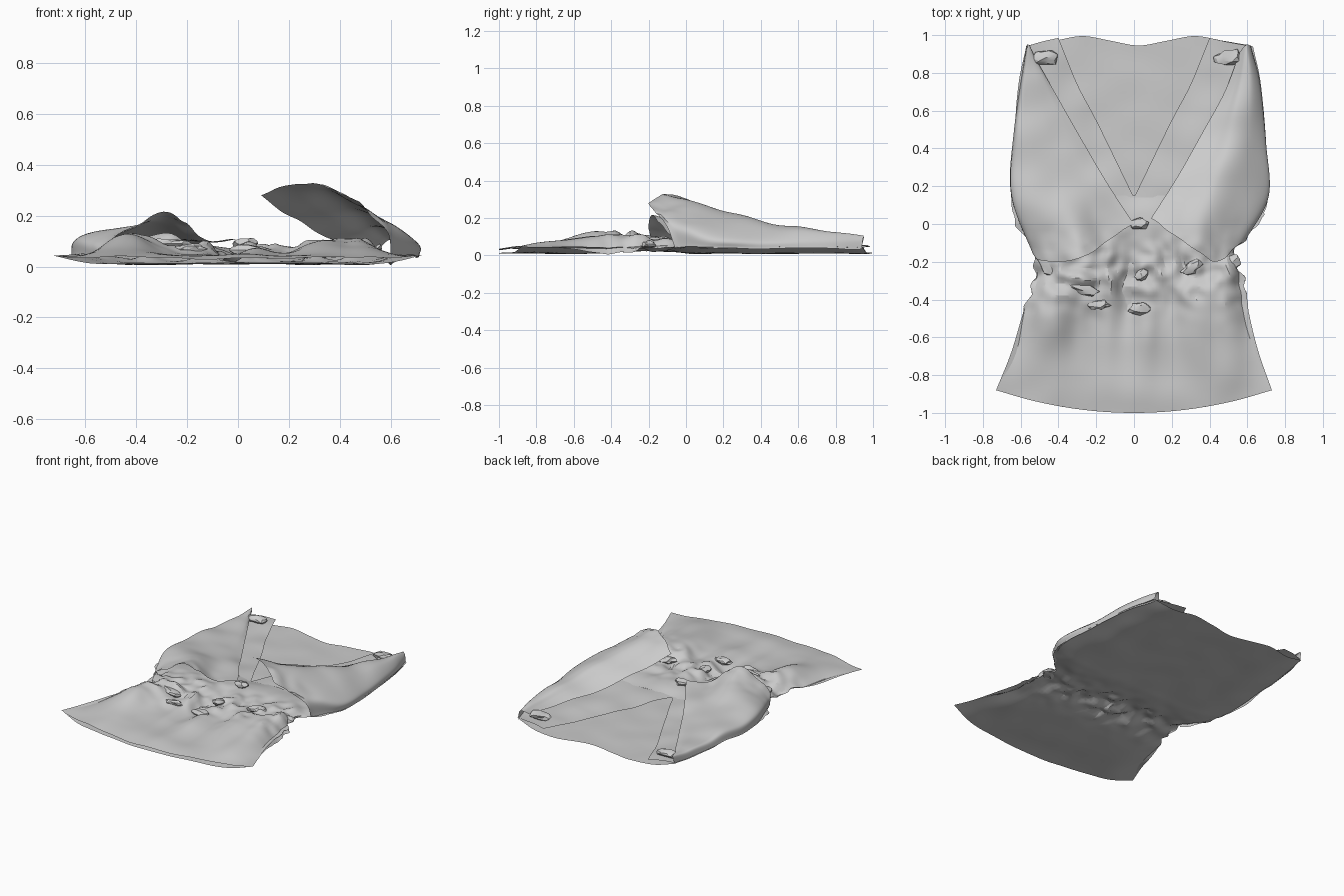
import bpy, bmesh, math, random
from mathutils import Vector, noise

if "Cube" in bpy.data.objects:
    bpy.data.objects.remove(bpy.data.objects["Cube"])

random.seed(4)


def spline(pts, t):
    """Smooth curve through the points, t in 0..1."""
    n = len(pts) - 1
    k = min(int(t * n), n - 1)
    f = t * n - k
    p1, p2 = pts[k], pts[k + 1]
    p0 = pts[k - 1] if k else p1 * 2 - p2
    p3 = pts[k + 2] if k + 2 <= n else p2 * 2 - p1
    return 0.5 * (2 * p1 + (p2 - p0) * f + (2 * p0 - 5 * p1 + 4 * p2 - p3) * f * f
                  + (3 * p1 - p0 - 3 * p2 + p3) * f ** 3)


def finish(bm, name, down=False):
    if (sum(f.normal.z * f.calc_area() for f in bm.faces) < 0) != down:
        bmesh.ops.reverse_faces(bm, faces=bm.faces[:])
    bmesh.ops.triangulate(bm, faces=bm.faces[:])
    me = bpy.data.meshes.new(name)
    bm.to_mesh(me)
    bm.free()
    ob = bpy.data.objects.new(name, me)
    bpy.context.collection.objects.link(ob)
    bpy.context.view_layer.objects.active = ob
    ob.select_set(True)
    bpy.ops.object.shade_smooth_by_angle(angle=math.radians(22))
    ob.select_set(False)


def cloth(name, curves, n, m, wrinkle=0.01, gather=0.02, folds=0.0, down=False):
    """Sheet lofted through guide curves, with wrinkles that grow at the waist."""
    curves = [[Vector(p) for p in c] for c in curves]
    bm = bmesh.new()
    grid = []
    for i in range(n + 1):
        row = []
        for j in range(m + 1):
            p = spline([spline(c, j / m) for c in curves], i / n)
            w = math.exp(-((p.y + 0.24) / 0.17) ** 2)
            p.z += wrinkle * noise.noise(p * 5) + gather * w * noise.noise(p * 13)
            # long folds falling from the waist to the hem
            f = math.exp(-((p.y + 0.4) / 0.28) ** 2)
            p.z += folds * f * noise.noise(Vector((p.x * 7, p.y * 1.3, 3)))
            rim = j in (0, m) and -0.45 < p.y < 0.05
            if rim:
                p.x += 0.03 * noise.noise(Vector((p.x, p.y * 16, 0)))
            p.z = max(p.z, 0.003)
            p.y = max(-1, min(1, p.y))
            row.append(bm.verts.new(p))
        grid.append(row)
    for i in range(n):
        for j in range(m):
            bm.faces.new((grid[i][j], grid[i][j + 1], grid[i + 1][j + 1], grid[i + 1][j]))
    bm.normal_update()
    finish(bm, name, down)


# Outline stations: left x, right x, edge y, centre y
outline = [(-.73, .73, -.88, -1.0), (-.65, .66, -.68, -.72), (-.59, .61, -.48, -.5),
           (-.53, .58, -.3, -.3), (-.54, .54, -.15, -.15), (-.63, .67, .03, .03),
           (-.65, .71, .15, .15), (-.635, .70, .42, .42), (-.61, .67, .73, .7),
           (-.57, .62, .94, .945)]


def row(st, zs, top=False):
    """Left-to-right guide curve with heights zs."""
    xl, xr, ye, yc = st
    k = len(zs) - 1
    out = []
    for i, z in enumerate(zs):
        u = 2 * i / k - 1
        y = yc + (ye - yc) * u * u
        if top:
            y = .945 + .05 * math.sin(math.pi * min(1, abs(u))) ** 2
        out.append((xl + (xr - xl) * i / k, y, z))
    return out


# Back panel lying on the floor
back = []
for i, st in enumerate(outline):
    z = .035 if i in (3, 4) else .012
    back.append(row(st, [.045, z, z, z, z, z, z, z, .045], i == 9))
cloth("back_panel", back, 70, 50, .007, .03, down=True)

# Front skirt and lower bodice
front_z = [[.045, .04, .035, .03, .035, .03, .035, .04, .045],
           [.045, .07, .06, .05, .05, .05, .065, .07, .045],
           [.045, .11, .08, .06, .06, .06, .08, .10, .045],
           [.045, .12, .10, .075, .065, .07, .085, .11, .045],
           [.045, .10, .09, .08, .07, .07, .075, .09, .045],
           [.045, .07, .07, .08, .07, .08, .07, .06, .045],
           [.045, .05, .05, .06, .045, .06, .05, .05, .045]]
cloth("front_skirt", [row(st, z) for st, z in zip(outline, front_z)], 70, 70,
      .012, .045, .07)

# Inner front layers either side of the deep V
for side, s in (("left", -1), ("right", 1)):
    xo = .63 if s < 0 else .69
    cloth(side + "_inner_front",
          [[(s * xo, .14, .045), (s * xo, .5, .045), (s * (xo - .02), .75, .045), (s * (xo - .06), .94, .05)],
           [(s * .3, .14, .055), (s * .4, .5, .045), (s * .46, .75, .045), (s * .49, .965, .055)],
           [(0, .14, .05), (s * .19, .53, .035), (s * .3, .74, .035), (s * .4, .985, .045)]],
          24, 40, .014, 0)

# Left wrap panel, lying low with a lifted lower edge
cloth("left_wrap_panel", [
    [(-.53, -.17, .035), (-.65, .15, .04), (-.635, .5, .04), (-.57, .94, .045)],
    [(-.51, -.19, .10), (-.635, .15, .10), (-.62, .5, .09), (-.565, .95, .085)],
    [(-.38, -.2, .17), (-.52, .15, .13), (-.56, .52, .10), (-.56, .95, .095)],
    [(-.27, -.17, .21), (-.36, .12, .14), (-.46, .5, .10), (-.55, .94, .09)],
    [(-.16, -.10, .11), (-.25, .2, .10), (-.37, .5, .08), (-.545, .93, .08)],
    [(0, 0, .11), (-.15, .23, .08), (-.33, .54, .06), (-.54, .91, .07)]],
    44, 44, .02, .02)

# Right wrap panel, standing up as a loose open flap
cloth("right_wrap_panel", [
    [(.60, -.06, .04), (.705, .14, .04), (.70, .42, .035), (.67, .74, .035), (.62, .94, .04)],
    [(.57, -.11, .17), (.70, .14, .10), (.69, .42, .08), (.66, .74, .08), (.615, .945, .085)],
    [(.43, -.2, .27), (.55, .1, .20), (.60, .41, .155), (.62, .74, .125), (.60, .95, .105)],
    [(.33, -.13, .33), (.39, .08, .28), (.50, .40, .185), (.57, .74, .13), (.59, .945, .105)],
    [(.2, -.05, .315), (.29, .14, .24), (.42, .42, .15), (.53, .72, .11), (.575, .93, .095)],
    [(.09, .03, .28), (.23, .25, .18), (.36, .48, .11), (.48, .70, .08), (.56, .91, .08)]],
    44, 44, .016, .02)


# Small crumpled tucks along the waist and shoulders
def tuck(name, x, y, z, rx, ry, rz, turn):
    bm = bmesh.new()
    bmesh.ops.create_icosphere(bm, subdivisions=2, radius=1)
    for v in bm.verts:
        p = v.co * (1 + .45 * noise.noise(v.co * 1.7 + Vector((x * 9, y * 9, 0))))
        px, py = p.x * rx, p.y * ry
        v.co = (x + px * math.cos(turn) - py * math.sin(turn),
                y + px * math.sin(turn) + py * math.cos(turn), max(.01, z + p.z * rz))
    bm.normal_update()
    finish(bm, name)


tucks = [(-.27, -.34, .09, .09, .03, -.3), (-.19, -.43, .07, .06, .025, .1),
         (.03, -.45, .065, .06, .035, 0), (.33, -.40, .08, .06, .03, .2),
         (.31, -.23, .08, .06, .03, .5), (.04, -.27, .075, .04, .03, .8),
         (-.46, -.21, .07, .08, .04, -.9), (.51, -.21, .06, .06, .04, .7),
         (.03, .0, .09, .05, .03, 0)]
for i, (x, y, z, rx, ry, a) in enumerate(tucks):
    tuck(f"waist_tuck_{i + 1}", x, y, z, rx, ry, .022, a)
for name, x in (("left", -.47), ("right", .5)):
    tuck(name + "_shoulder_tuck", x, .88, .07, .07, .04, .025, .1)
